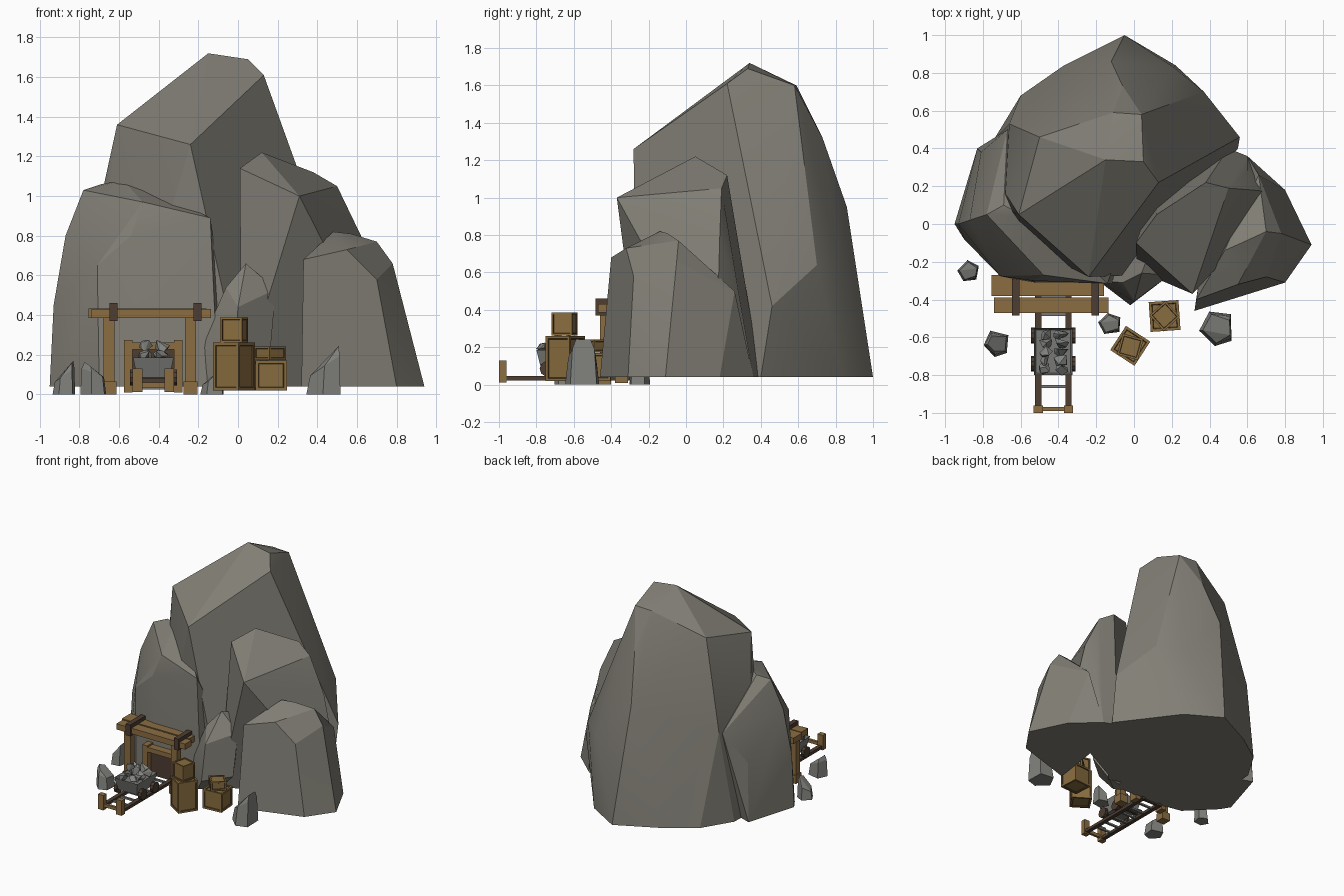
import bpy, bmesh, math, random
from mathutils import Vector, Matrix

if "Cube" in bpy.data.objects:
    bpy.data.objects.remove(bpy.data.objects["Cube"])

random.seed(4)

def material(name, rgb):
    m = bpy.data.materials.new(name)
    m.diffuse_color = (*rgb, 1)
    m.use_nodes = True
    m.node_tree.nodes["Principled BSDF"].inputs["Base Color"].default_value = m.diffuse_color
    return m

ROCK = material("mountain_rock", (0.22, 0.21, 0.178))
STONE = material("loose_stone", (0.22, 0.22, 0.205))
WOOD = material("timber", (0.26, 0.155, 0.055))
CRATE = material("crate_wood", (0.25, 0.152, 0.05))
GROOVE = material("crate_groove", (0.10, 0.055, 0.02))
DARK = material("dark_wood", (0.075, 0.048, 0.032))
METAL = material("cart_metal", (0.19, 0.19, 0.18))

def finish(name, bm, mats):
    bmesh.ops.recalc_face_normals(bm, faces=bm.faces)
    me = bpy.data.meshes.new(name)
    bm.to_mesh(me)
    bm.free()
    for m in mats:
        me.materials.append(m)
    ob = bpy.data.objects.new(name, me)
    bpy.context.collection.objects.link(ob)
    return ob

def hull(name, pts, mat, merge=7):
    """Faceted rock: convex hull with nearly flat faces merged."""
    bm = bmesh.new()
    for p in pts:
        bm.verts.new(p)
    bmesh.ops.convex_hull(bm, input=bm.verts)
    inner = [v for v in bm.verts if not v.link_faces]
    bmesh.ops.delete(bm, geom=inner, context='VERTS')
    bmesh.ops.dissolve_limit(bm, angle_limit=math.radians(merge), verts=bm.verts, edges=bm.edges)
    return finish(name, bm, [mat])

def box(name, x, y, z, mat):
    """Box from (min, max) ranges."""
    bm = bmesh.new()
    bmesh.ops.create_cube(bm, size=1)
    for v in bm.verts:
        v.co = [r[0] if c < 0 else r[1] for c, r in zip(v.co, (x, y, z))]
    return finish(name, bm, [mat])

def ground(*xy):
    return [(x, y, 0.04) for x, y in xy]

# Mountain: five interlocking rock masses
main = hull("main_peak", ground((-0.05, 1.0), (0.22, 0.84), (0.35, 0.68), (0.55, 0.40), (-0.6, 0.68),
            (-0.37, 0.84), (-0.74, 0.45), (-0.75, 0.1), (-0.6, -0.1), (0.03, -0.27)) + [
    (-0.15, 0.34, 1.72), (0.05, 0.33, 1.69), (0.04, 0.58, 1.60), (-0.11, 0.59, 1.60), (0.13, 0.22, 1.61),
    (-0.61, 0.05, 1.36), (-0.24, -0.28, 1.26), (-0.50, 0.46, 1.44), (-0.66, 0.53, 0.76),
    (-0.12, 0.86, 0.95), (-0.06, 0.73, 1.32), (-0.68, 0.16, 1.04), (0.29, 0.30, 1.15), (0.56, 0.46, 0.42),
    (0.37, 0.70, 0.64), (0.21, 0.83, 0.62)], ROCK)
left = hull("left_shoulder", ground((-0.95, 0.0), (-0.90, -0.08), (-0.70, -0.28), (-0.5, -0.32), (-0.10, -0.32),
            (-0.83, 0.40), (0.0, 0.1)) + [
    (-0.93, 0.0, 0.45), (-0.87, 0.02, 0.80), (-0.71, -0.275, 0.65), (-0.54, -0.30, 0.80),
    (-0.48, -0.27, 0.97), (-0.14, -0.315, 0.89), (-0.78, 0.05, 1.03), (-0.69, 0.10, 1.06),
    (-0.58, 0.04, 1.08), (-0.48, 0.0, 1.06), (-0.67, 0.50, 0.74), (-0.81, 0.38, 0.50)], ROCK)
right = hull("right_shoulder", ground((0.015, -0.245), (0.40, 0.06), (0.80, 0.16), (0.60, 0.36), (0.50, 0.40),
             (0.13, 0.24)) + [
    (0.01, -0.10, 1.14), (0.12, 0.05, 1.22), (0.31, -0.37, 1.00), (0.50, 0.19, 1.05),
    (0.38, 0.22, 1.12), (0.63, 0.18, 0.78), (0.60, 0.28, 0.5)], ROCK)
lower = hull("right_boulder", ground((0.32, -0.46), (0.80, -0.31), (0.94, -0.11), (0.80, 0.18), (0.60, 0.36),
             (0.40, 0.08)) + [
    (0.33, -0.40, 0.68), (0.55, -0.32, 0.73), (0.48, -0.14, 0.82), (0.57, -0.10, 0.81), (0.70, -0.04, 0.77),
    (0.78, -0.05, 0.66), (0.70, -0.28, 0.58), (0.66, 0.26, 0.50)], ROCK)
mid = hull("centre_rock", ground((-0.19, -0.29), (-0.10, -0.36), (0.02, -0.26)) + [
    (0.04, -0.26, 0.66), (-0.06, -0.31, 0.54), (0.0, -0.41, 0.44), (0.19, -0.27, 0.53), (0.1, -0.1, 0.6),
    (-0.19, -0.30, 0.25), (-0.02, -0.43, 0.15), (0.16, -0.29, 0.18)], ROCK)
for ob in (main, left, right, lower, mid):
    bpy.ops.object.select_all(action='DESELECT')
    ob.select_set(True)
    bpy.context.view_layer.objects.active = ob
    bpy.ops.object.shade_smooth_by_angle(angle=math.radians(18))

# Loose stones: five-sided blocks with slanted tops; lean is the high side
def stone(name, cx, cy, rx, ry, h, lean):
    pts = []
    for i in range(5):
        a = math.tau * (i + 0.5 + random.uniform(-0.2, 0.2)) / 5
        c, s = math.cos(a), math.sin(a)
        top = h * (0.72 + 0.28 * c * lean)
        pts.append((cx + rx * 1.1 * c, cy + ry * 1.08 * s, 0))
        pts.append((cx + rx * (0.95 * c + 0.06 * lean), cy + ry * 0.9 * s, top * 0.8))
        pts.append((cx + rx * (0.62 * c + 0.25 * lean), cy + ry * 0.6 * s, top))
    return hull(name, pts, STONE, 12)

stone("stone_far_left", -0.875, -0.25, 0.055, 0.055, 0.175, 1)
stone("stone_left", -0.725, -0.63, 0.065, 0.07, 0.185, -0.6)
stone("stone_middle", -0.125, -0.53, 0.06, 0.055, 0.14, 1)
stone("stone_right", 0.445, -0.55, 0.092, 0.09, 0.265, 1)

# Mine portal: outer posts, plank roof, dark straps
for side, x in (("left", -0.65), ("right", -0.24)):
    box("portal_post_" + side, (x - 0.028, x + 0.028), (-0.46, -0.41), (0, 0.40), WOOD)
    box("post_foot_" + side, (x - 0.036, x + 0.036), (-0.47, -0.40), (0, 0.065), WOOD)
for side, x in (("left", -0.627), ("right", -0.205)):
    box("strap_" + side, (x - 0.02, x + 0.02), (-0.485, -0.29), (0.37, 0.46), DARK)
box("roof_plank_front", (-0.74, -0.135), (-0.47, -0.39), (0.385, 0.43), WOOD)
box("roof_plank_back", (-0.755, -0.16), (-0.38, -0.27), (0.385, 0.432), WOOD)

# Inner doorway frame and dark tunnel mouth
for side, x in (("left", -0.553), ("right", -0.302)):
    box("door_post_" + side, (x - 0.022, x + 0.022), (-0.38, -0.31), (0.01, 0.275), WOOD)
box("door_lintel", (-0.575, -0.28), (-0.375, -0.31), (0.225, 0.262), WOOD)
box("tunnel_mouth", (-0.54, -0.31), (-0.335, -0.315), (0.03, 0.25), DARK)

# Track: rails, sleepers and buffer stop
CX = -0.427
for s in (-1, 1):
    x = CX + s * 0.08
    box("rail", (x - 0.016, x + 0.016), (-0.985, -0.30), (0.022, 0.045), DARK)
    box("buffer_post", (x - 0.024, x + 0.024), (-1.0, -0.96), (0.012, 0.13), WOOD)
box("buffer_bar", (CX - 0.08, CX + 0.08), (-0.99, -0.97), (0.035, 0.06), WOOD)
for i in range(6):
    y = -0.86 + i * 0.095
    box("sleeper", (CX - 0.08, CX + 0.08), (y - 0.008, y + 0.008), (0.024, 0.038), METAL)

# Mine cart: tapered tub, open top with rim, wheels, ore
bm = bmesh.new()
bmesh.ops.create_cube(bm, size=1)
for v in bm.verts:
    k = 0.8 if v.co.z < 0 else 1
    v.co = (CX + v.co.x * 0.205 * k, -0.675 + v.co.y * 0.25 * k, 0.085 if v.co.z < 0 else 0.185)
bm.normal_update()
top = [f for f in bm.faces if f.normal.z > 0.9]
bmesh.ops.inset_region(bm, faces=top, thickness=0.016)
bmesh.ops.translate(bm, verts=top[0].verts, vec=(0, 0, -0.04))
finish("cart_tub", bm, [METAL])
for s in (-1, 1):
    for y in (-0.74, -0.59):
        bm = bmesh.new()
        mat = Matrix.Translation((CX + s * 0.106, y, 0.085)) @ Matrix.Rotation(math.pi / 2, 4, 'Y')
        bmesh.ops.create_cone(bm, cap_ends=True, segments=10, radius1=0.042, radius2=0.042, depth=0.025, matrix=mat)
        finish("cart_wheel", bm, [DARK])
for y in (-0.74, -0.59):
    box("cart_axle", (CX - 0.1, CX + 0.1), (y - 0.008, y + 0.008), (0.077, 0.093), DARK)
for i in range(10):
    mound = 0.05 if i in (4, 7) else 0
    c = Vector((CX + (i % 2 - 0.5) * 0.082, -0.768 + (i // 2) * 0.046, 0.19 + mound))
    pts = [c + Vector([random.gauss(0, 1) for _ in range(3)]).normalized() * random.uniform(0.033, 0.044)
           for _ in range(10)]
    hull("ore_lump", pts, STONE, 14)

# Crates: framed panels with a dark groove
def crate(name, cx, cy, z, s, h, turn):
    bm = bmesh.new()
    mat = Matrix.Translation((cx, cy, z + h / 2)) @ Matrix.Rotation(math.radians(turn), 4, 'Z')
    bmesh.ops.create_cube(bm, size=1, matrix=mat @ Matrix.Diagonal((s, s, h, 1)))
    bm.normal_update()
    panels = list(bm.faces)
    bmesh.ops.inset_individual(bm, faces=panels, thickness=s * 0.13)
    groove = bmesh.ops.inset_individual(bm, faces=panels, thickness=s * 0.03, depth=-s * 0.04)
    for f in groove["faces"]:
        f.material_index = 1
    for f in panels:
        f.material_index = 0
    finish(name, bm, [CRATE, GROOVE])

crate("tall_crate", -0.02, -0.645, 0.02, 0.153, 0.24, -33)
crate("tall_crate_top", -0.02, -0.65, 0.262, 0.115, 0.125, -15)
crate("low_crate", 0.162, -0.487, 0.02, 0.158, 0.15, 4)
crate("low_crate_top", 0.162, -0.487, 0.172, 0.115, 0.07, 42)
